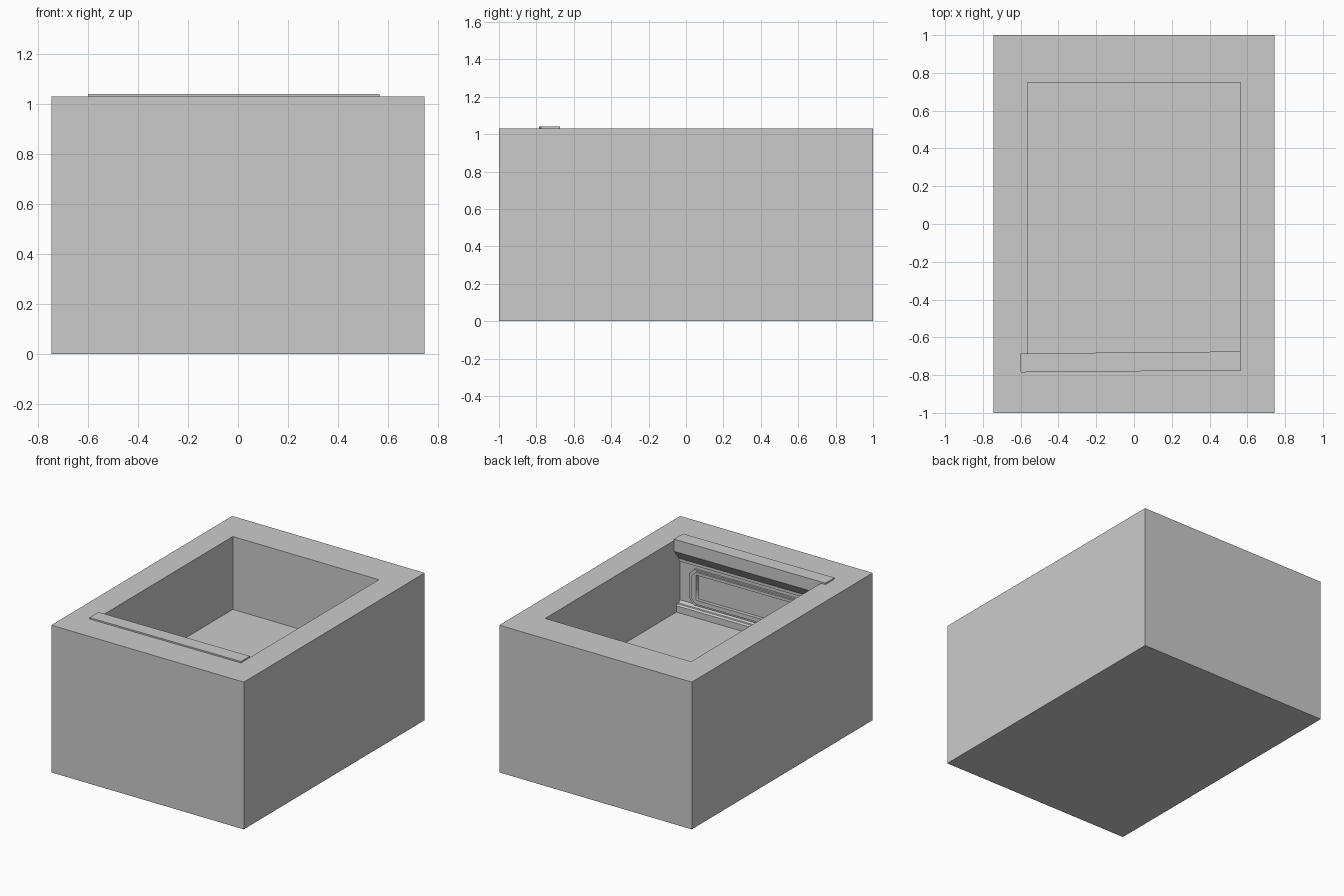
import bpy, bmesh, math

if "Cube" in bpy.data.objects:
    bpy.data.objects.remove(bpy.data.objects["Cube"])

W, L, H = 0.745, 1.0, 1.03          # half width, half length, height
IN_X, IN_Y, FLOOR = 0.565, 0.75, 0.52
TILT = math.radians(0.5)            # the end panel sits very slightly askew
PX = -0.0175                        # panel centre in x


def finish(bm, name):
    bmesh.ops.recalc_face_normals(bm, faces=bm.faces)
    me = bpy.data.meshes.new(name)
    bm.to_mesh(me)
    bm.free()
    ob = bpy.data.objects.new(name, me)
    bpy.context.collection.objects.link(ob)
    return ob


def loop_verts(bm, x, y, z):
    return [bm.verts.new(p) for p in ((-x, -y, z), (x, -y, z), (x, y, z), (-x, y, z))]


# thick-walled open box: outer skin, rim and recessed floor
bm = bmesh.new()
rings = [loop_verts(bm, *r) for r in
         ((W, L, 0), (W, L, H), (IN_X, IN_Y, H), (IN_X, IN_Y, FLOOR))]
for a, b in zip(rings, rings[1:]):
    for i in range(4):
        j = (i + 1) % 4
        bm.faces.new((a[i], a[j], b[j], b[i]))
bm.faces.new(rings[0])
bm.faces.new(rings[-1])
finish(bm, "open_box")

# moulded end panel: (y, z) profile swept along x
profile = [(-0.78, 0.51), (-0.705, 0.51), (-0.705, 0.565), (-0.715, 0.575),
           (-0.73, 0.575), (-0.745, 0.59), (-0.745, 0.86), (-0.735, 0.865),
           (-0.735, 0.885), (-0.68, 0.955), (-0.68, 1.04), (-0.78, 1.04)]
bm = bmesh.new()
y0 = -0.73
ends = [[bm.verts.new((x, y - y0, z)) for y, z in profile] for x in (-0.5825, 0.5825)]
for e in ends:
    bm.faces.new(e)
for i in range(len(profile)):
    j = (i + 1) % len(profile)
    bm.faces.new((ends[0][i], ends[0][j], ends[1][j], ends[1][i]))
panel = finish(bm, "moulded_panel")
panel.location = (PX, y0, 0)
panel.rotation_euler.z = TILT


def frame(name, outer, inner, y, depth):
    """Flat frame in the xz plane; outer and inner are (half x, z low, z high, corner cut)."""
    cu = bpy.data.curves.new(name, 'CURVE')
    cu.dimensions, cu.fill_mode, cu.extrude = '2D', 'BOTH', depth / 2
    for hx, lo, hi, c in (outer, inner):
        pts = [(-hx + c, lo), (hx - c, lo), (hx, lo + c), (hx, hi - c),
               (hx - c, hi), (-hx + c, hi), (-hx, hi - c), (-hx, lo + c)]
        if c == 0:
            pts = [(-hx, lo), (hx, lo), (hx, hi), (-hx, hi)]
        sp = cu.splines.new('POLY')
        sp.points.add(len(pts) - 1)
        for p, (u, v) in zip(sp.points, pts):
            p.co = (u, v, 0, 1)
        sp.use_cyclic_u = True
    ob = bpy.data.objects.new(name, cu)
    bpy.context.collection.objects.link(ob)
    ob.location = (PX, y, 0)
    ob.rotation_euler = (math.pi / 2, 0, TILT)
    bpy.ops.object.select_all(action='DESELECT')
    ob.select_set(True)
    bpy.context.view_layer.objects.active = ob
    bpy.ops.object.convert(target='MESH')


# stepped frame with clipped corners around a recessed window
frame("outer_frame", (0.505, 0.59, 0.84, 0.04), (0.45, 0.63, 0.815, 0), -0.7395, 0.015)
frame("inner_frame", (0.475, 0.605, 0.83, 0.03), (0.44, 0.635, 0.81, 0), -0.733, 0.026)
